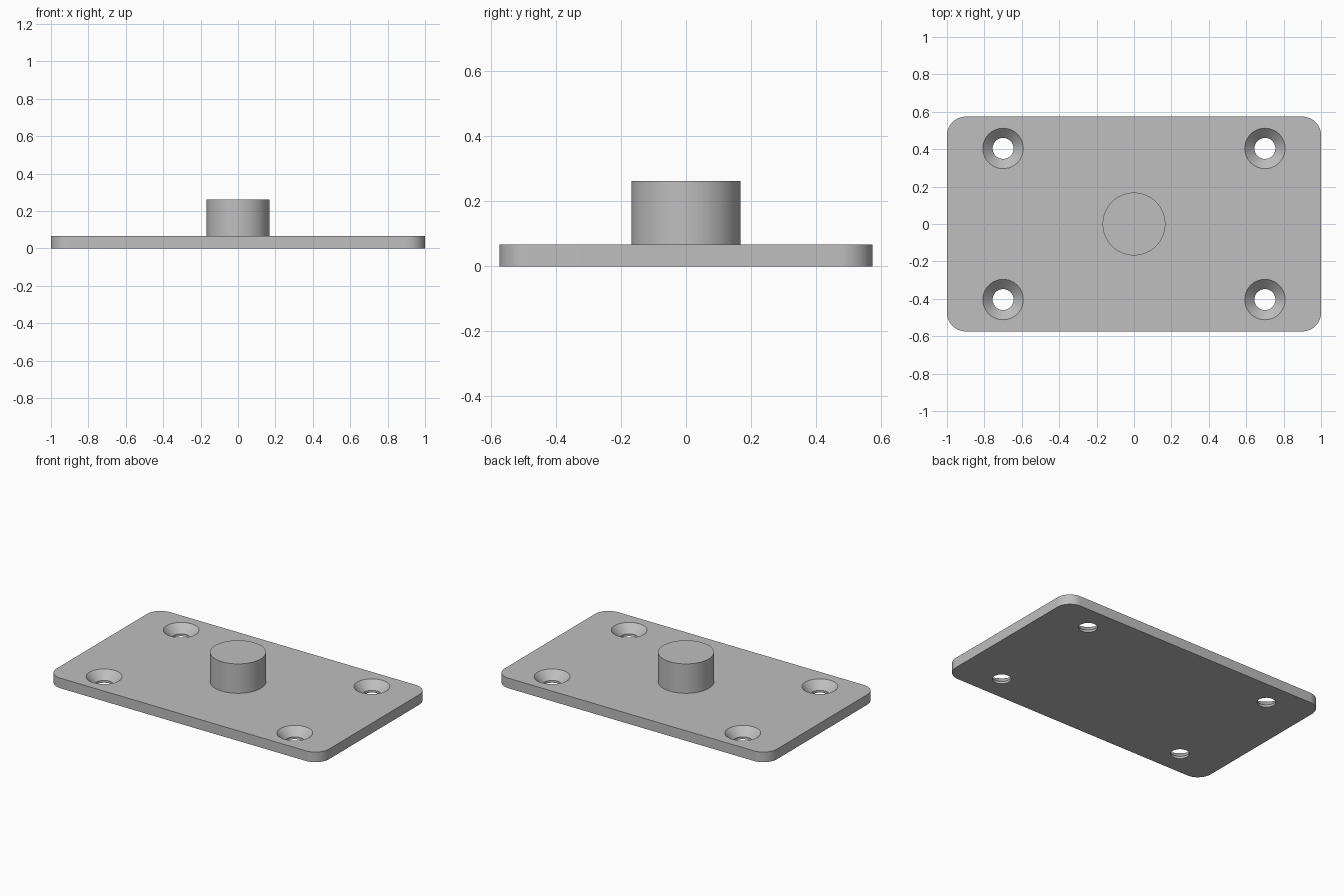
import bpy
import bmesh
import math

THICK = 0.067
HALF_X, HALF_Y, CORNER = 1.0, 0.574, 0.1
HOLE_X, HOLE_Y = 0.70, 0.404

default = bpy.data.objects.get("Cube")
if default:
    bpy.data.objects.remove(default, do_unlink=True)

# Single plain grey metal
grey = bpy.data.materials.new("grey_metal")
grey.use_nodes = True
colour = (0.52, 0.52, 0.52, 1)
grey.diffuse_color = colour
grey.node_tree.nodes["Principled BSDF"].inputs["Base Color"].default_value = colour


def make_object(name, bm):
    bmesh.ops.recalc_face_normals(bm, faces=bm.faces)
    mesh = bpy.data.meshes.new(name)
    bm.to_mesh(mesh)
    bm.free()
    mesh.materials.append(grey)
    obj = bpy.data.objects.new(name, mesh)
    bpy.context.collection.objects.link(obj)
    return obj


def select_only(obj):
    bpy.ops.object.select_all(action="DESELECT")
    obj.select_set(True)
    bpy.context.view_layer.objects.active = obj


def smooth(obj):
    select_only(obj)
    bpy.ops.object.shade_smooth_by_angle(angle=math.radians(30))


def extrude_outline(bm, points, z0, height):
    face = bm.faces.new([bm.verts.new((x, y, z0)) for x, y in points])
    new = bmesh.ops.extrude_face_region(bm, geom=[face])["geom"]
    verts = [g for g in new if isinstance(g, bmesh.types.BMVert)]
    bmesh.ops.translate(bm, verts=verts, vec=(0, 0, height))


def arc(cx, cy, r, start, sweep, steps):
    angles = [start + sweep * i / steps for i in range(steps + 1)]
    return [(cx + r * math.cos(a), cy + r * math.sin(a)) for a in angles]


# Rounded base plate
outline = []
for i, (sx, sy) in enumerate([(1, 1), (-1, 1), (-1, -1), (1, -1)]):
    outline += arc(sx * (HALF_X - CORNER), sy * (HALF_Y - CORNER), CORNER,
                   i * math.pi / 2, math.pi / 2, 16)
bm = bmesh.new()
extrude_outline(bm, outline, 0, THICK)
plate = make_object("base_plate", bm)

# Countersunk screw holes, lathed cutters at the four corners
profile = [(0, -0.03), (0.056, -0.03), (0.056, 0.015),
           (0.108, THICK), (0.108, THICK + 0.03), (0, THICK + 0.03)]
bm = bmesh.new()
for sx in (-1, 1):
    for sy in (-1, 1):
        cx, cy = sx * HOLE_X, sy * HOLE_Y
        verts = [bm.verts.new((cx + r, cy, z)) for r, z in profile]
        edges = [bm.edges.new(pair) for pair in zip(verts, verts[1:])]
        bmesh.ops.spin(bm, geom=verts + edges, cent=(cx, cy, 0), axis=(0, 0, 1),
                       angle=math.tau, steps=64)
bmesh.ops.remove_doubles(bm, verts=bm.verts, dist=0.0001)
cutter = make_object("screw_hole_cutter", bm)
cutter.hide_render = True

cut = plate.modifiers.new("screw_holes", "BOOLEAN")
cut.operation = "DIFFERENCE"
cut.solver = "EXACT"
cut.object = cutter
select_only(plate)
bpy.ops.object.modifier_apply(modifier=cut.name)
bpy.data.objects.remove(cutter, do_unlink=True)
smooth(plate)

# Central round boss
bm = bmesh.new()
extrude_outline(bm, arc(0, 0, 0.168, 0, math.tau, 96)[:-1], THICK, 0.262 - THICK)
smooth(make_object("centre_boss", bm))
